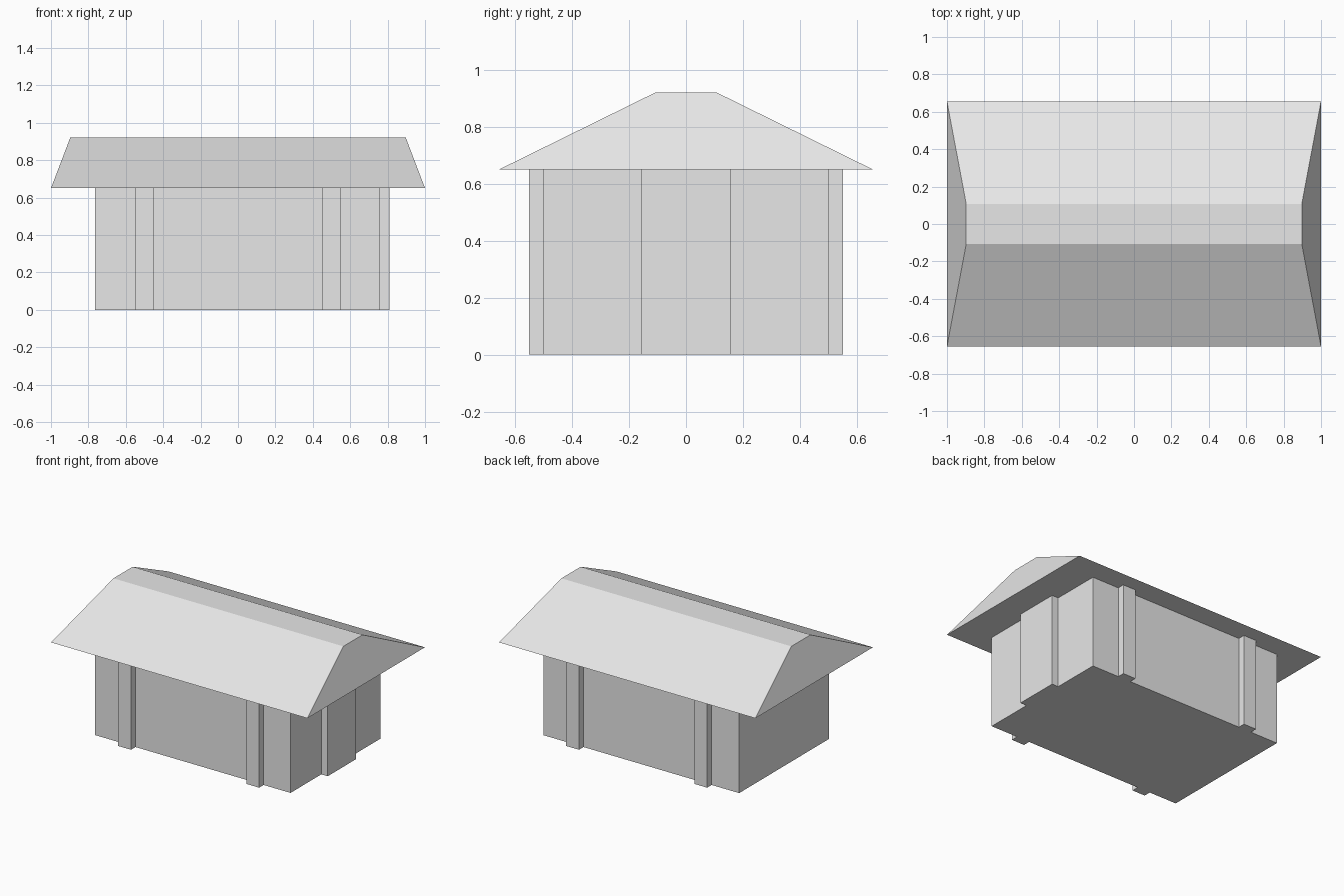
import bpy
import bmesh

if "Cube" in bpy.data.objects:
    bpy.data.objects.remove(bpy.data.objects["Cube"], do_unlink=True)

grey = bpy.data.materials.new("plain grey")
grey.use_nodes = True
colour = (0.8, 0.8, 0.8, 1)
grey.diffuse_color = colour
grey.node_tree.nodes["Principled BSDF"].inputs["Base Color"].default_value = colour

EAVE = 0.65
RIDGE = 0.92


def block(name, x, y, z, top_scale=(1, 1)):
    """Box spanning the given (min, max) ranges, with its top scaled about the centre."""
    bm = bmesh.new()
    bmesh.ops.create_cube(bm, size=1)
    for v in bm.verts:
        sx, sy = top_scale if v.co.z > 0 else (1, 1)
        v.co.x = sum(x) / 2 + v.co.x * sx * (x[1] - x[0])
        v.co.y = sum(y) / 2 + v.co.y * sy * (y[1] - y[0])
        v.co.z = sum(z) / 2 + v.co.z * (z[1] - z[0])
    mesh = bpy.data.meshes.new(name)
    bm.to_mesh(mesh)
    bm.free()
    mesh.materials.append(grey)
    obj = bpy.data.objects.new(name, mesh)
    bpy.context.collection.objects.link(obj)
    return obj


# Main walls
block("walls", (-0.765, 0.76), (-0.5, 0.5), (0, EAVE))

# Pilasters on the long front and back walls
for face, s in (("front", -1), ("back", 1)):
    for side, x in (("right", -0.5), ("left", 0.5)):
        block(f"{face}_{side}_pilaster", (x - 0.05, x + 0.05),
              sorted((s * 0.49, s * 0.55)), (0, EAVE))

# Shallow bay on one end wall
block("end_bay", (0.75, 0.81), (-0.157, 0.157), (0, EAVE))

# Hipped roof with a flat ridge
block("roof", (-1, 1), (-0.655, 0.655), (EAVE, RIDGE), (0.897, 0.163))
